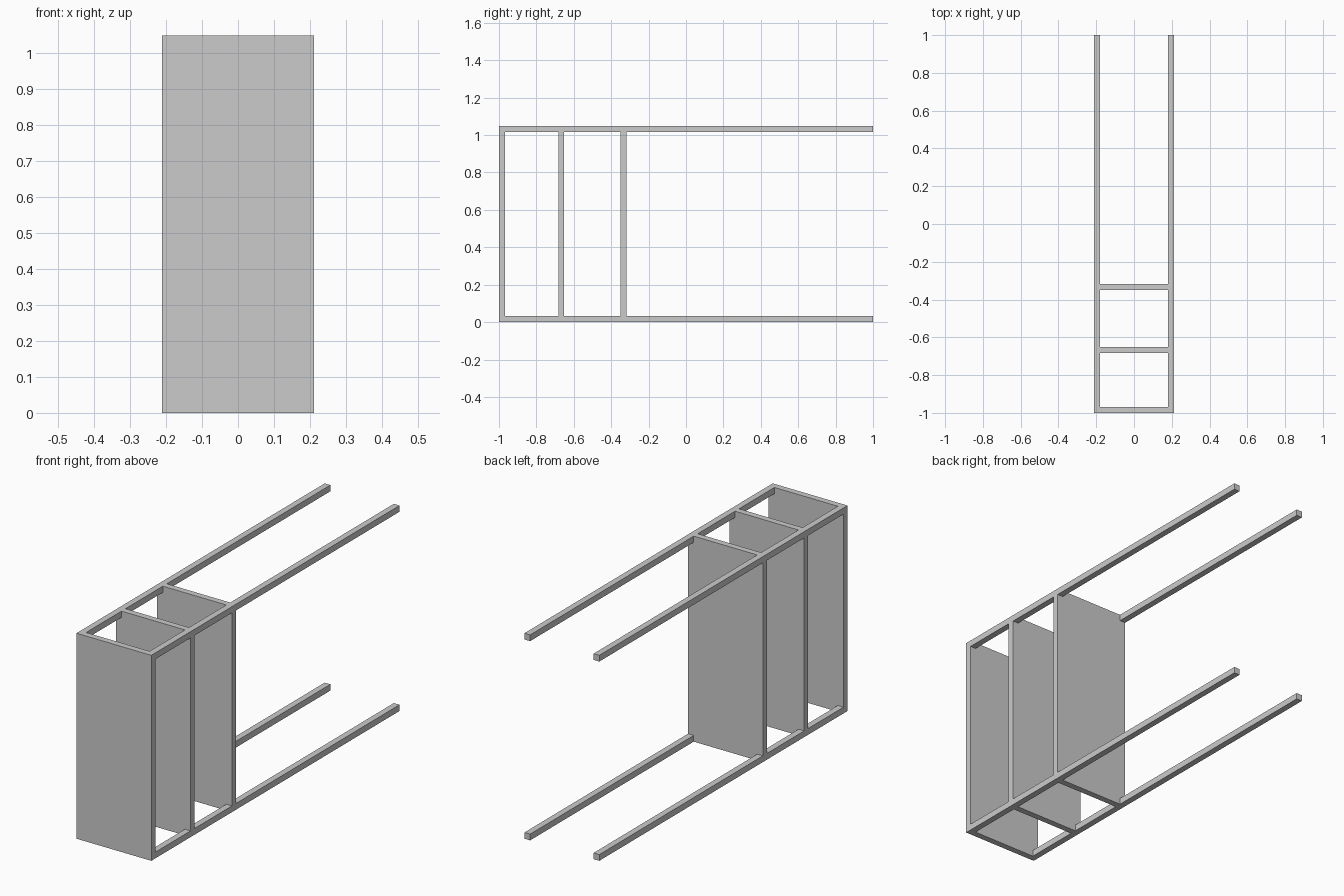
import bpy
import bmesh

if "Cube" in bpy.data.objects:
    bpy.data.objects.remove(bpy.data.objects["Cube"])

HALF_W = 0.211   # half width in x
HEIGHT = 1.048   # extent in z
T = 0.032        # board and leg thickness


def extruded(name, profile, y0, y1):
    """Closed x/z profile extruded along y."""
    bm = bmesh.new()
    face = bm.faces.new([bm.verts.new((x, y0, z)) for x, z in profile])
    ext = bmesh.ops.extrude_face_region(bm, geom=[face])
    moved = [v for v in ext["geom"] if isinstance(v, bmesh.types.BMVert)]
    bmesh.ops.translate(bm, verts=moved, vec=(0, y1 - y0, 0))
    bmesh.ops.recalc_face_normals(bm, faces=bm.faces)
    mesh = bpy.data.meshes.new(name)
    bm.to_mesh(mesh)
    bm.free()
    obj = bpy.data.objects.new(name, mesh)
    bpy.context.collection.objects.link(obj)
    return obj


def rect(x0, x1, z0, z1):
    return [(x0, z0), (x1, z0), (x1, z1), (x0, z1)]


# Solid end board
extruded("end_board", rect(-HALF_W, HALF_W, 0, HEIGHT), -1, -1 + T)

# Shelves with corners notched around the legs
a, b, h = HALF_W, HALF_W - T, HEIGHT
notched = [(-b, 0), (b, 0), (b, T), (a, T), (a, h - T), (b, h - T),
           (b, h), (-b, h), (-b, h - T), (-a, h - T), (-a, T), (-b, T)]
for i, y in enumerate((-0.667, -0.334)):
    extruded(f"shelf_{i + 1}", notched, y - T / 2, y + T / 2)

# Four long legs
for side, x in (("left", -HALF_W), ("right", HALF_W - T)):
    for level, z in (("lower", 0), ("upper", HEIGHT - T)):
        extruded(f"{level}_{side}_leg", rect(x, x + T, z, z + T), -1 + T, 1)
